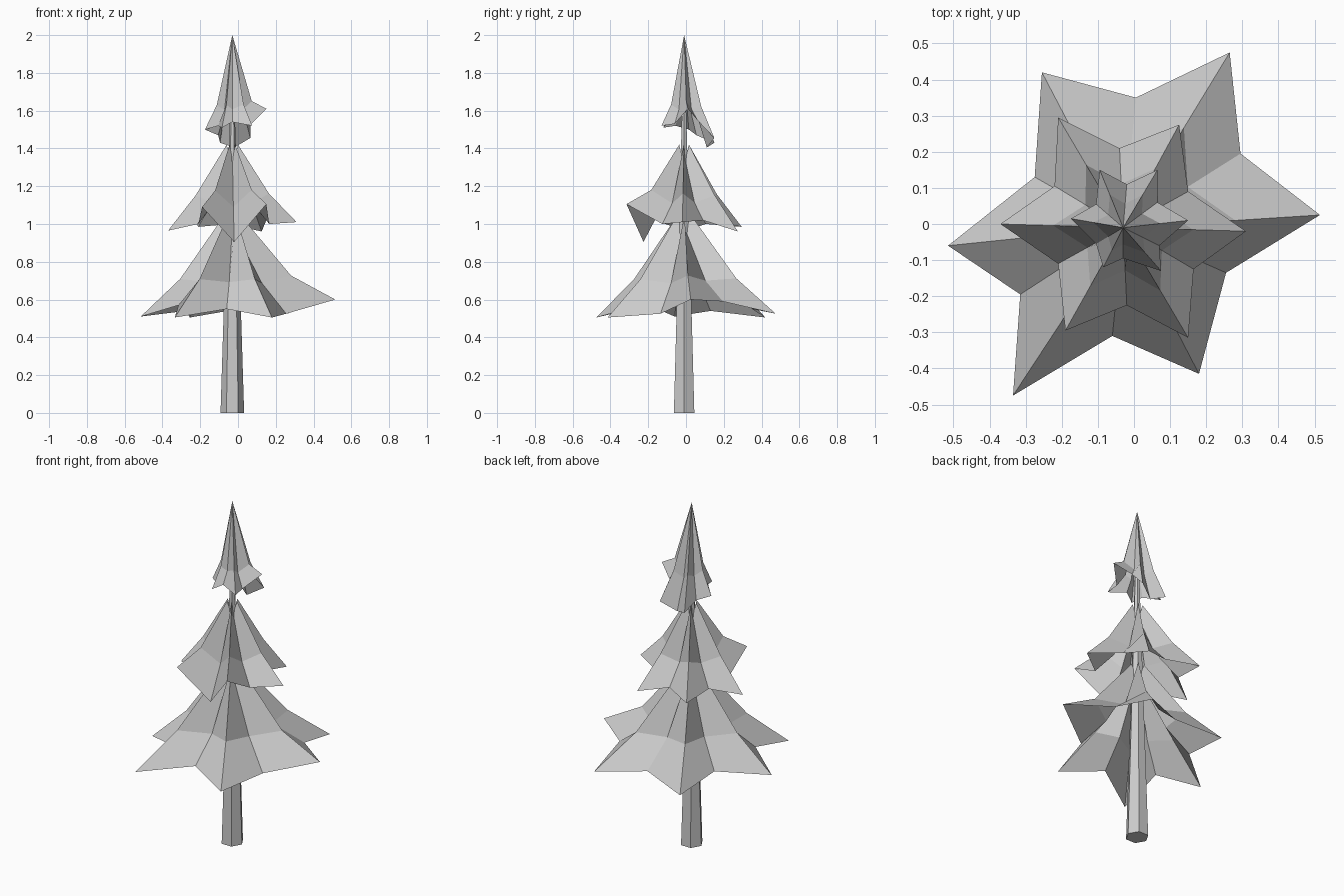
import bpy, bmesh
from mathutils import Vector

CX, CY = -0.03, -0.01   # trunk axis


def foliage_tier(name, hem, z_mid, z_top, r_top, drop):
    """Open star skirt: hem points alternate ridge tip / valley, counter-clockwise."""
    bm = bmesh.new()
    mean = sum(p[2] for p in hem) / len(hem)
    low, mid, top = [], [], []
    for i, (x, y, z) in enumerate(hem):
        valley = i % 2
        d = Vector((x - CX, y - CY))
        m = d * (0.55 if valley else 0.57)
        zm = z_mid[valley] + 0.2 * (z - mean)
        low.append(bm.verts.new((x, y, z)))
        mid.append(bm.verts.new((CX + m.x, CY + m.y, zm)))
        if r_top:
            t = d.normalized() * (0.012 if valley else r_top)
            top.append(bm.verts.new((CX + t.x, CY + t.y, z_top - drop * valley)))
    tip = None if r_top else bm.verts.new((CX, CY, z_top))
    n = len(hem)
    for i in range(n):
        j = (i + 1) % n
        bm.faces.new((low[i], low[j], mid[j], mid[i]))
        if tip:
            bm.faces.new((mid[i], mid[j], tip))
        else:
            bm.faces.new((mid[i], mid[j], top[j], top[i]))
    mesh = bpy.data.meshes.new(name)
    bm.to_mesh(mesh)
    bm.free()
    bpy.context.collection.objects.link(bpy.data.objects.new(name, mesh))


# trunk: tapered six-sided pole, corners on the x axis
bpy.ops.mesh.primitive_cone_add(vertices=6, radius1=0.0625, radius2=0.004, depth=1.88,
                                location=(CX, CY, 0.94), rotation=(0, 0, 0.5235988))
trunk = bpy.context.object
trunk.name = "trunk"

# lower branches
foliage_tier("lower_branches", [
    (0.515, 0.025, 0.60), (0.295, 0.195, 0.59), (0.265, 0.475, 0.525),
    (0.005, 0.35, 0.55), (-0.255, 0.42, 0.505), (-0.275, 0.13, 0.54),
    (-0.515, -0.06, 0.51), (-0.315, -0.195, 0.57), (-0.335, -0.475, 0.505),
    (-0.06, -0.31, 0.55), (0.18, -0.415, 0.505), (0.255, -0.135, 0.525)],
    (0.715, 0.69), 1.05, 0.04, 0.08)

# middle branches
foliage_tier("middle_branches", [
    (0.31, -0.02, 1.01), (0.15, 0.09, 1.02), (0.125, 0.275, 0.96),
    (-0.04, 0.21, 1.00), (-0.21, 0.295, 0.985), (-0.22, 0.105, 1.00),
    (-0.37, 0.0, 0.965), (-0.21, -0.11, 1.00), (-0.19, -0.295, 1.09),
    (-0.02, -0.225, 0.905), (0.15, -0.315, 1.105), (0.165, -0.125, 1.00)],
    (1.16, 1.11), 1.42, 0.03, 0.08)

# top branches, closing to the pointed tip
foliage_tier("top_branches", [
    (0.15, 0.01, 1.61), (0.065, 0.06, 1.55), (0.065, 0.15, 1.455),
    (-0.02, 0.11, 1.405), (-0.095, 0.15, 1.43), (-0.105, 0.055, 1.47),
    (-0.175, 0.015, 1.50), (-0.105, -0.055, 1.52), (-0.085, -0.12, 1.51),
    (-0.03, -0.095, 1.54), (0.075, -0.13, 1.52), (0.07, -0.06, 1.53)],
    (1.63, 1.60), 2.0, 0, 0)
